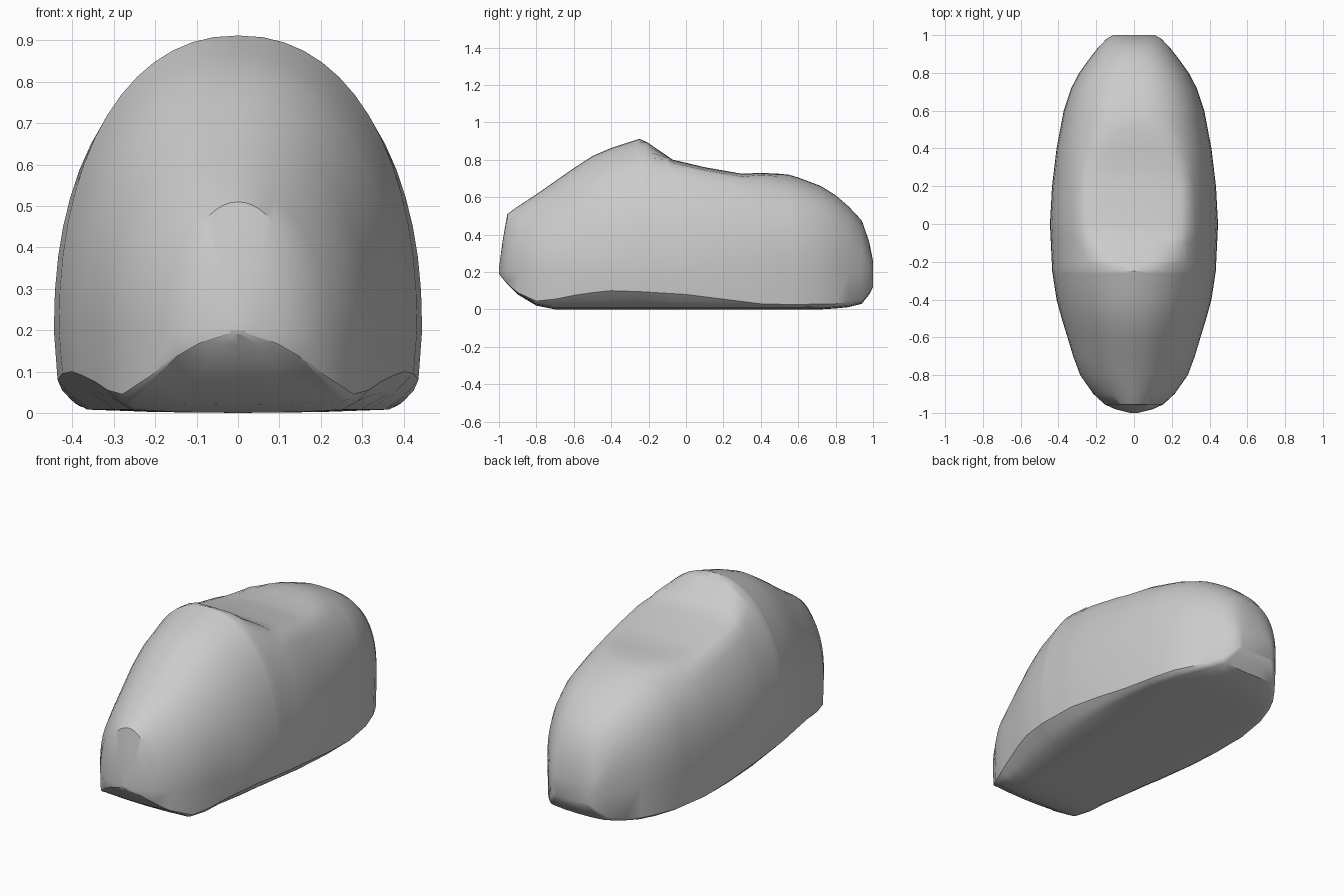
import bpy, bmesh, math

# Stations along the body: y, half width, crown height, roundness, side edge height, underside height
STATIONS = [
    (-1.00, 0.02, 0.22, 2.0, 0.195, 0.19),
    (-0.98, 0.10, 0.37, 2.0, 0.17, 0.165),
    (-0.955, 0.155, 0.51, 2.0, 0.14, 0.135),
    (-0.90, 0.215, 0.55, 2.0, 0.09, 0.08),
    (-0.80, 0.285, 0.615, 2.0, 0.045, 0.02),
    (-0.70, 0.322, 0.685, 2.0, 0.055, 0.0),
    (-0.60, 0.352, 0.755, 2.05, 0.075, 0.0),
    (-0.50, 0.383, 0.82, 2.1, 0.09, 0.0),
    (-0.40, 0.410, 0.863, 2.15, 0.10, 0.0),
    (-0.25, 0.433, 0.912, 2.2, 0.095, 0.0),
    (0.00, 0.445, 0.89, 2.2, 0.08, 0.0),
    (0.20, 0.434, 0.84, 2.25, 0.055, 0.0),
    (0.40, 0.41, 0.765, 2.5, 0.03, 0.0),
    (0.60, 0.372, 0.705, 2.6, 0.025, 0.0),
    (0.72, 0.332, 0.66, 2.5, 0.03, 0.0),
    (0.80, 0.29, 0.61, 2.5, 0.03, 0.005),
    (0.87, 0.24, 0.55, 2.5, 0.04, 0.012),
    (0.94, 0.185, 0.475, 2.4, 0.06, 0.03),
    (0.98, 0.145, 0.36, 2.3, 0.10, 0.08),
    (1.00, 0.11, 0.26, 2.2, 0.13, 0.12),
]
# Height of the cut-in deck behind the peak: y, z
DECK = [(-1, 2), (-0.26, 0.93), (-0.21, 0.895), (-0.07, 0.80), (0.1, 0.76),
        (0.3, 0.725), (0.4, 0.73), (0.5, 0.725), (0.55, 0.9), (1, 1)]
# Where the undercut along the sides meets the sole: y, fraction of half width
SOLE = [(-1, 0.9), (-0.8, 0.88), (-0.65, 0.74), (-0.3, 0.72), (0, 0.8), (0.3, 0.86), (1, 0.86)]


def sample(rows, y):
    for a, b in zip(rows, rows[1:]):
        if y <= b[0]:
            t = (y - a[0]) / (b[0] - a[0])
            return [p + (q - p) * t for p, q in zip(a, b)]
    return list(rows[-1])


def half_section(y):
    """Right half of the cross-section, from underside centre to crown."""
    _, w, top, n, edge, base = sample(STATIONS, y)
    deck = sample(DECK, y)[1]
    sole = sample(SOLE, y)[1]
    mid = min(0.2, (top + base) / 2 + 0.02)
    edge = min(edge, mid - 0.005)
    pts = [(0, base), (0.45 * w, base + 0.002), (sole * w, base + 0.008),
           ((sole * 0.45 + 0.54) * w, base + (edge - base) * 0.5), (0.98 * w, edge)]
    steps = 14
    for i in range(steps + 1):
        a = math.pi / 2 * i / steps
        x = w * max(math.cos(a), 0) ** (2 / n)
        z = mid + (top - mid) * math.sin(a) ** (2 / n)
        if i == steps:
            x = 0
        pts.append((x, min(z, deck - 0.25 * x * x if deck < 0.9 else deck)))
    return pts


# Body: lofted, mirrored cross-sections
ys = {s[0] for s in STATIONS} | {d[0] for d in DECK}
ys |= {round(-0.6 + 0.1 * i, 2) for i in range(12)}
bm = bmesh.new()
rings = []
for y in sorted(ys):
    half = half_section(y)
    loop = half + [(-x, z) for x, z in half[-2:0:-1]]
    rings.append([bm.verts.new((x, y, z)) for x, z in loop])
for a, b in zip(rings, rings[1:]):
    for i in range(len(a)):
        j = (i + 1) % len(a)
        bm.faces.new((a[i], a[j], b[j], b[i]))
bm.faces.new(rings[0])
bm.faces.new(rings[-1][::-1])
bmesh.ops.recalc_face_normals(bm, faces=bm.faces)
mesh = bpy.data.meshes.new("body_shell")
bm.to_mesh(mesh)
bm.free()
body = bpy.data.objects.new("body_shell", mesh)
bpy.context.collection.objects.link(body)
bpy.context.view_layer.objects.active = body
body.select_set(True)
bpy.ops.object.shade_smooth_by_angle(angle=math.radians(35))
